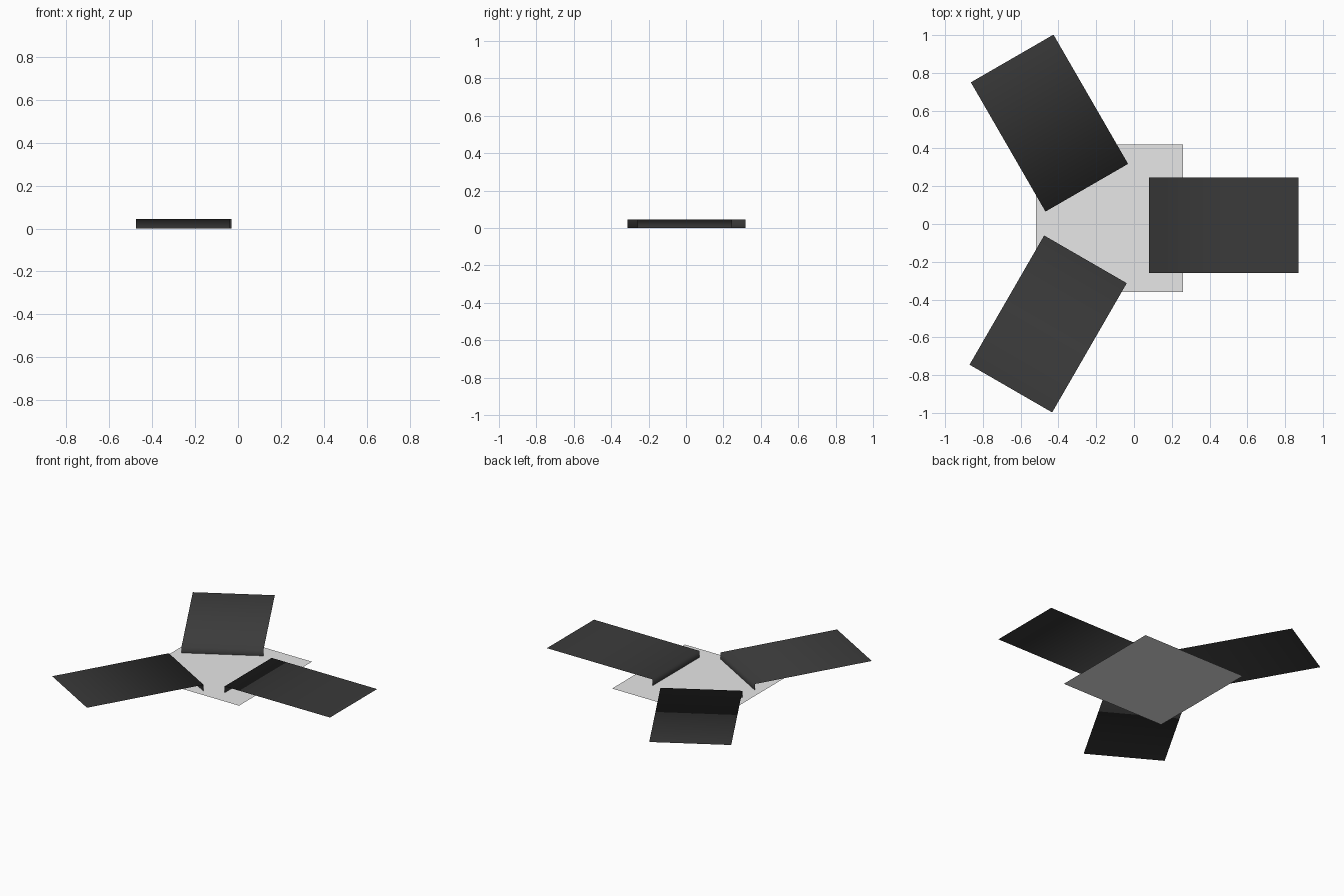
import bpy
import bmesh
from math import radians
from mathutils import Matrix, Vector

cube = bpy.data.objects.get("Cube")
if cube:
    bpy.data.objects.remove(cube, do_unlink=True)

WIDTH, LENGTH, HEIGHT = 0.505, 0.79, 0.044


def make_material(name, value):
    mat = bpy.data.materials.new(name)
    mat.use_nodes = True
    colour = (value, value, value, 1)
    mat.diffuse_color = colour
    mat.node_tree.nodes["Principled BSDF"].inputs["Base Color"].default_value = colour
    return mat


def make_sheet(name, profile, width, mat, smooth=False):
    """Sweep an (x, z) profile across y into an open sheet."""
    bm = bmesh.new()
    rows = [[bm.verts.new((x, side * width / 2, z)) for side in (-1, 1)]
            for x, z in profile]
    for (a, b), (c, d) in zip(rows, rows[1:]):
        bm.faces.new((a, c, d, b)).smooth = smooth
    mesh = bpy.data.meshes.new(name)
    bm.to_mesh(mesh)
    bm.free()
    mesh.materials.append(mat)
    obj = bpy.data.objects.new(name, mesh)
    bpy.context.collection.objects.link(obj)
    return obj


light_grey = make_material("light grey", 0.8)
charcoal = make_material("charcoal", 0.043)

# Square base plate lying on the ground
base = make_sheet("base_plate", [(-0.39, 0), (0.39, 0)], 0.78, light_grey)
base.location = (-0.13, 0.03, 0)

# Three flat panels, each folded down to the base at its inner end
fold = [(0, 0), (0, HEIGHT), (LENGTH, HEIGHT)]
panels = [("left_panel", 0, (0.08, -0.006)),
          ("back_panel", 120, (-0.25, 0.192)),
          ("front_panel", 240, (-0.257, -0.187))]
for name, angle, (x, y) in panels:
    panel = make_sheet(name, fold, WIDTH, charcoal, smooth=True)
    panel.matrix_world = (Matrix.Translation(Vector((x, y, 0)))
                          @ Matrix.Rotation(radians(angle), 4, "Z"))
